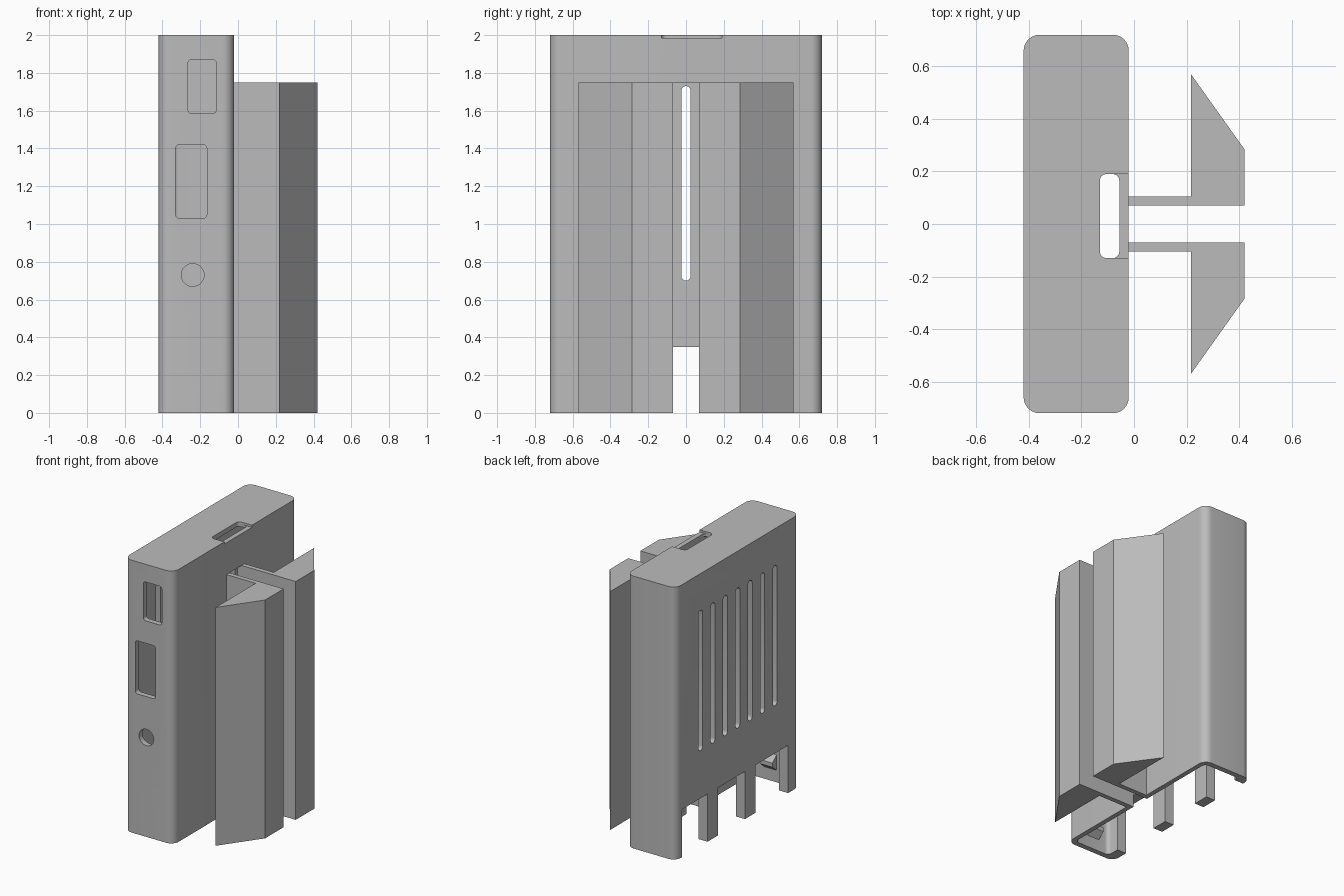
import bpy, bmesh, math

cube = bpy.data.objects.get("Cube")
if cube:
    bpy.data.objects.remove(cube, do_unlink=True)

grey = bpy.data.materials.new("plain grey")
grey.use_nodes = True
grey.diffuse_color = (0.5, 0.5, 0.5, 1)
grey.node_tree.nodes["Principled BSDF"].inputs["Base Color"].default_value = (0.5, 0.5, 0.5, 1)


def prism(name, axis, points, low, high):
    """Extrude a flat profile along one axis."""
    place = {"x": lambda u, v, w: (w, u, v),
             "y": lambda u, v, w: (u, w, v),
             "z": lambda u, v, w: (u, v, w)}[axis]
    bm = bmesh.new()
    rings = [[bm.verts.new(place(u, v, w)) for u, v in points] for w in (low, high)]
    bm.faces.new(rings[0])
    bm.faces.new(rings[1])
    n = len(points)
    for i in range(n):
        j = (i + 1) % n
        bm.faces.new((rings[0][i], rings[0][j], rings[1][j], rings[1][i]))
    bmesh.ops.recalc_face_normals(bm, faces=bm.faces)
    mesh = bpy.data.meshes.new(name)
    bm.to_mesh(mesh)
    bm.free()
    mesh.materials.append(grey)
    obj = bpy.data.objects.new(name, mesh)
    bpy.context.collection.objects.link(obj)
    return obj


def rounded(u0, u1, v0, v1, r, steps=6):
    """Rectangle outline with round corners."""
    if r == 0:
        return [(u0, v0), (u1, v0), (u1, v1), (u0, v1)]
    centres = [(u1 - r, v1 - r), (u0 + r, v1 - r), (u0 + r, v0 + r), (u1 - r, v0 + r)]
    points = []
    for q, (cu, cv) in enumerate(centres):
        for s in range(steps + 1):
            a = math.radians(90 * (q + s / steps))
            points.append((cu + r * math.cos(a), cv + r * math.sin(a)))
    return points


def cut(target, axis, points, low, high):
    cutter = prism("cutter", axis, points, low, high)
    cutter.hide_render = True
    mod = target.modifiers.new("cut", "BOOLEAN")
    mod.operation = "DIFFERENCE"
    mod.solver = "EXACT"
    mod.object = cutter
    bpy.context.view_layer.objects.active = target
    bpy.ops.object.modifier_apply(modifier=mod.name)
    bpy.data.objects.remove(cutter, do_unlink=True)


# Hollow case, open at the bottom
case = prism("case", "z", rounded(-0.42, -0.02, -0.72, 0.72, 0.06, 8), 0, 2)
cut(case, "z", rounded(-0.345, -0.055, -0.68, 0.68, 0.03), -0.1, 1.965)

# Ports and round socket in the front wall
cut(case, "y", rounded(-0.265, -0.115, 1.585, 1.87, 0.02), -0.8, -0.6)
cut(case, "y", rounded(-0.33, -0.165, 1.03, 1.42, 0.02), -0.8, -0.6)
cut(case, "y", rounded(-0.30, -0.18, 0.67, 0.79, 0.0599, 8), -0.8, -0.6)

# Top opening and the shallow notch across the side wall
cut(case, "z", rounded(-0.13, -0.056, -0.13, 0.19, 0.025), 1.9, 2.1)
cut(case, "z", rounded(-0.09, 0.05, -0.13, 0.19, 0), 1.984, 2.1)

# Channel between the rail arms
cut(case, "x", rounded(-0.07, 0.07, -0.1, 1.75, 0), -0.1, 0.1)

# Seven vents
for i in range(-3, 4):
    y = i * 0.144
    cut(case, "x", rounded(y - 0.025, y + 0.025, 0.7, 1.73, 0.0245, 4), -0.5, -0.3)

# Bottom openings leaving legs
for y0, y1 in ((-0.585, -0.205), (-0.085, 0.23), (0.35, 0.645)):
    cut(case, "x", rounded(y0, y1, -0.1, 0.35, 0), -0.5, -0.3)

# Mirrored rail halves and inner snap clips
rail = [(-0.04, 0.07), (0.42, 0.07), (0.42, 0.285), (0.217, 0.57), (0.217, 0.105), (-0.04, 0.105)]
clip = [(0.69, 0.08), (0.63, 0.13), (0.63, 0.16), (0.69, 0.21)]
parts = [case]
for side, sign in (("back", 1), ("front", -1)):
    parts.append(prism(side + "_rail", "z", [(x, sign * y) for x, y in rail], 0, 1.75))
    parts.append(prism(side + "_clip", "x", [(sign * y, z) for y, z in clip], -0.26, -0.16))

# Smooth rounded edges, keep hard edges sharp
bpy.ops.object.select_all(action="DESELECT")
for obj in parts:
    obj.select_set(True)
bpy.context.view_layer.objects.active = case
bpy.ops.object.shade_smooth_by_angle(angle=math.radians(30))
